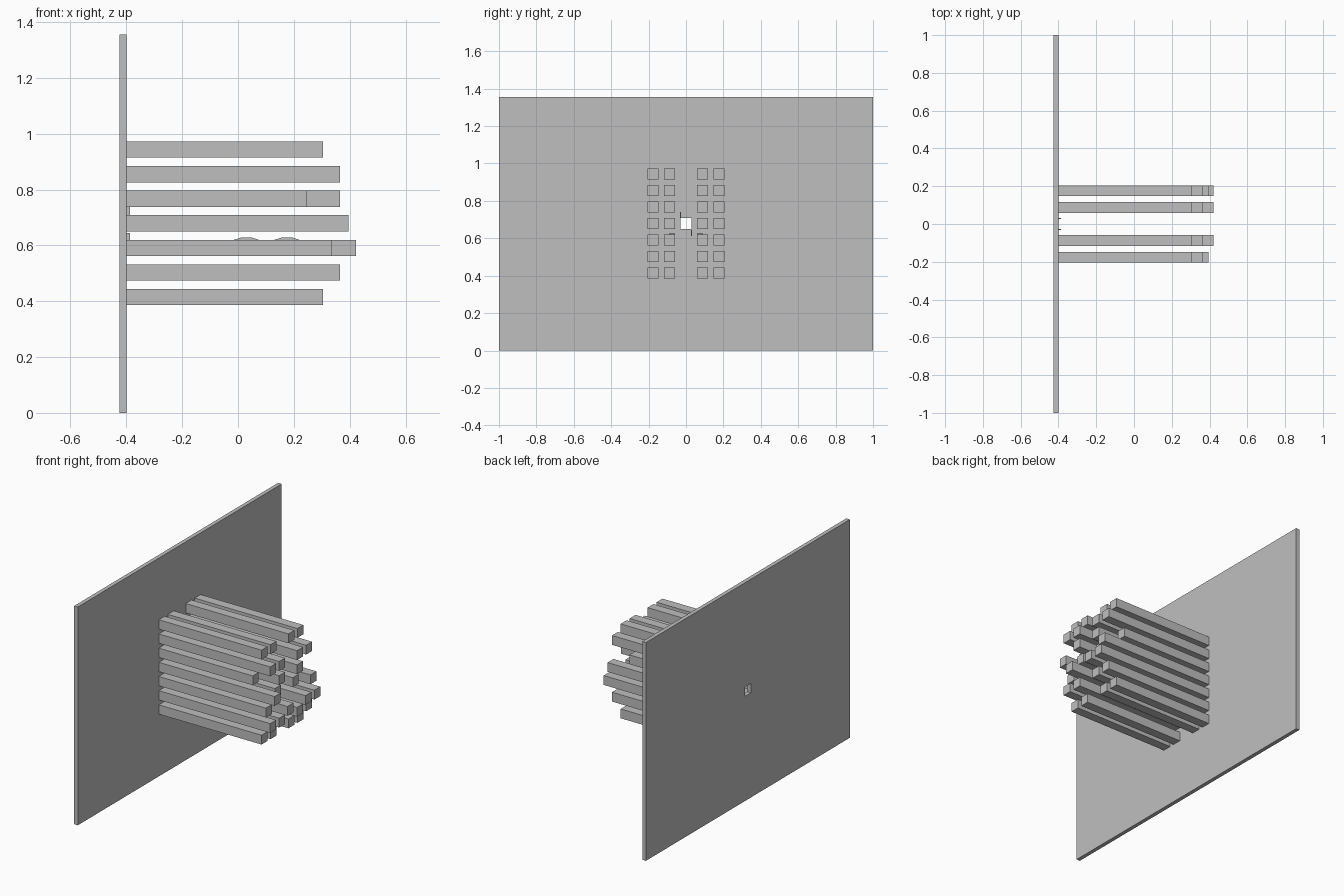
import bpy
import bmesh
from mathutils import Vector

cube = bpy.data.objects.get("Cube")
if cube:
    bpy.data.objects.remove(cube, do_unlink=True)

grey = bpy.data.materials.new("plain_grey")
grey.use_nodes = True
colour = (0.52, 0.52, 0.52, 1)
grey.diffuse_color = colour
grey.node_tree.nodes["Principled BSDF"].inputs["Base Color"].default_value = colour


def box(name, low, high, taper=0):
    """Box between two corners; taper draws the top in along x."""
    low, high = Vector(low), Vector(high)
    bm = bmesh.new()
    bmesh.ops.create_cube(bm, size=1)
    for v in bm.verts:
        top = v.co.z > 0
        v.co = (low + high) / 2 + v.co * (high - low)
        if top and taper:
            v.co.x += taper if v.co.x < (low.x + high.x) / 2 else -taper
    mesh = bpy.data.meshes.new(name)
    bm.to_mesh(mesh)
    bm.free()
    mesh.materials.append(grey)
    obj = bpy.data.objects.new(name, mesh)
    bpy.context.collection.objects.link(obj)
    return obj


FACE = -0.4       # front surface of the back panel
PITCH = 0.088     # rod spacing
HALF = 0.029      # half the rod thickness
MID = 0.679       # height of the middle row

# Back panel with a square hole
panel = box("back_panel", (-0.425, -1, 0), (FACE, 1, 1.355))
cutter = box("hole_cutter", (-0.5, -HALF, MID - HALF), (-0.3, HALF, MID + HALF))
cutter.hide_render = True
cutter.hide_viewport = True
cut = panel.modifiers.new("square_hole", "BOOLEAN")
cut.operation = "DIFFERENCE"
cut.solver = "EXACT"
cut.object = cutter

# Rod ends along x, rows from the top, columns from -y to +y
ROWS = [
    [0.305] * 4,
    [0.365] * 4,
    [0.245, 0.365, 0.365, 0.245],
    [0.395, 0.335, 0.335, 0.395],
    [0.335, 0.422, 0.422, 0.422],
    [0.365] * 4,
    [0.305] * 4,
]
for r, row in enumerate(ROWS):
    z = MID + (3 - r) * PITCH
    for column, end in zip((-2, -1, 1, 2), row):
        y = column * PITCH
        box(f"rod_{r + 1}_{column}", (FACE, y - HALF, z - HALF),
            (end, y + HALF, z + HALF))

# Small catches around the hole
for side, y in (("upper", -HALF), ("lower", HALF)):
    z = MID + 0.045 if side == "upper" else MID - 0.05
    box(f"{side}_catch", (FACE, y - 0.003, z - 0.016),
        (FACE + 0.013, y + 0.003, z + 0.016))

# Low pads on the inner rods under the middle row
rod_top = MID - PITCH + HALF
for side in (-1, 1):
    for n, x in enumerate((0.03, 0.175)):
        y = side * 0.075
        box(f"pad_{side}_{n + 1}", (x - 0.044, y - 0.014, rod_top),
            (x + 0.044, y + 0.014, rod_top + 0.008), taper=0.025)
